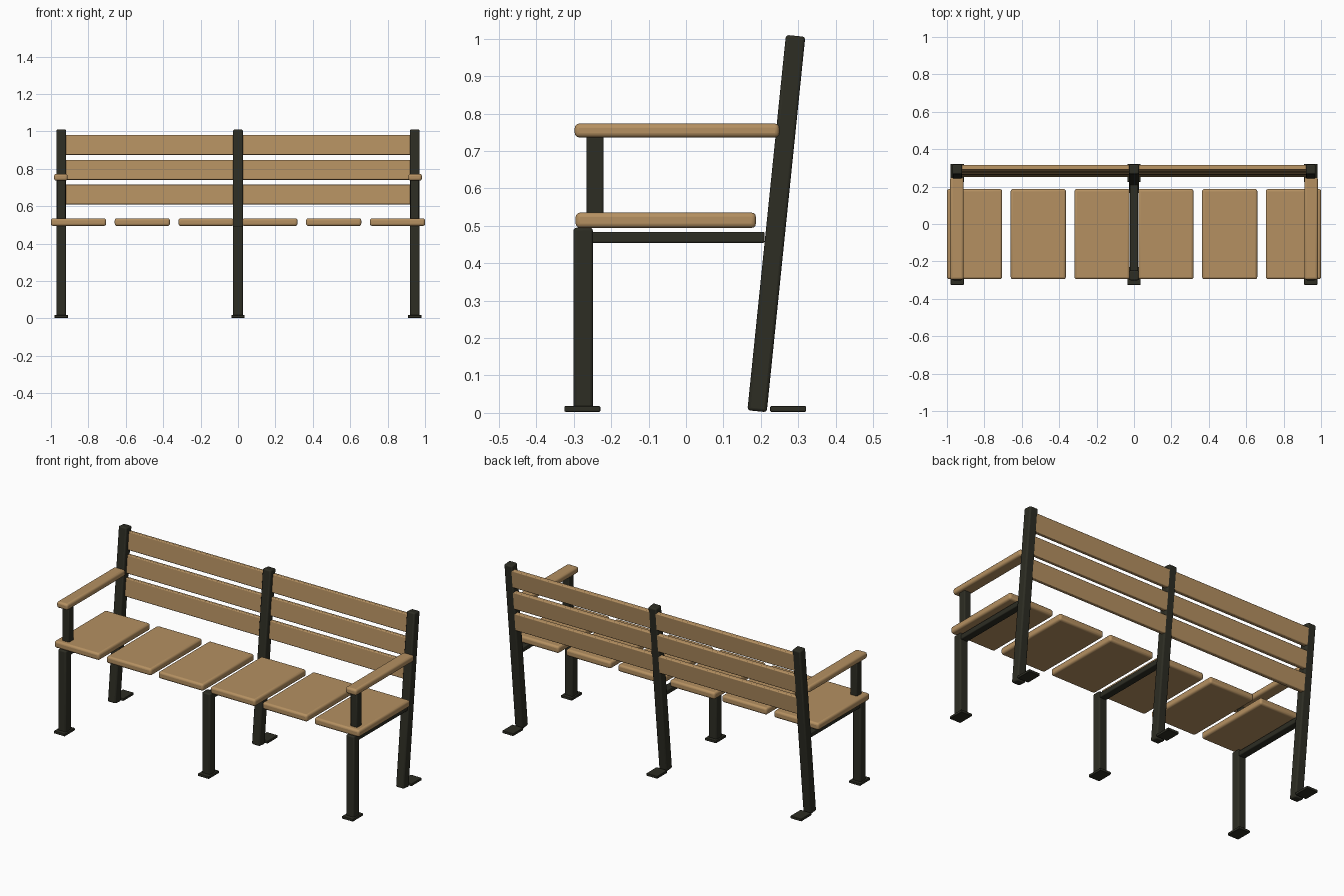
import bpy
import math
from mathutils import Vector

cube = bpy.data.objects.get("Cube")
if cube:
    bpy.data.objects.remove(cube, do_unlink=True)


def material(name, color):
    mat = bpy.data.materials.new(name)
    mat.use_nodes = True
    mat.diffuse_color = color
    bsdf = mat.node_tree.nodes["Principled BSDF"]
    bsdf.inputs["Base Color"].default_value = color
    bsdf.inputs["Roughness"].default_value = 0.6
    return mat


wood = material("warm wood", (0.46, 0.28, 0.12, 1))
metal = material("dark metal", (0.026, 0.026, 0.017, 1))


def block(name, center, size, mat, bevel, tilt=0.0):
    """Rounded box, optionally leaning back about x."""
    bpy.ops.mesh.primitive_cube_add(size=1, location=center, rotation=(tilt, 0, 0))
    obj = bpy.context.object
    obj.name = name
    obj.scale = size
    bpy.ops.object.transform_apply(location=False, rotation=False, scale=True)
    mod = obj.modifiers.new("rounded edges", "BEVEL")
    mod.width = bevel
    mod.segments = 3
    obj.data.materials.append(mat)
    bpy.ops.object.shade_smooth_by_angle(angle=math.radians(40))
    return obj


# Line of the leaning rear posts
foot = Vector((0, 0.19, 0.0045))
head = Vector((0, 0.293, 1.008))
axis = head - foot
lean = -math.atan2(axis.y, axis.z)

# Three metal frames
for side, x in (("right", -0.945), ("middle", 0.0), ("left", 0.945)):
    block(side + "_front_leg", (x, -0.275, 0.249), (0.053, 0.052, 0.492), metal, 0.008)
    mid = (foot + head) / 2
    block(side + "_rear_post", (x, mid.y, mid.z), (0.053, 0.052, axis.length), metal, 0.008, lean)
    block(side + "_seat_rail", (x, -0.025, 0.469), (0.045, 0.47, 0.03), metal, 0.005)
    for end, y in (("front", -0.277), ("rear", 0.273)):
        block(f"{side}_{end}_foot_plate", (x, y, 0.0105), (0.072, 0.096, 0.015), metal, 0.003)

# Armrests on short front posts
for side, sign in (("right", -1), ("left", 1)):
    block(side + "_arm_post", (sign * 0.945, -0.243, 0.635), (0.045, 0.046, 0.21), metal, 0.006)
    block(side + "_armrest", (sign * 0.947, -0.024, 0.755), (0.073, 0.547, 0.037), wood, 0.012)

# Six seat panels
for i in range(6):
    x = (i - 2.5) * 0.341
    block(f"seat_panel_{i + 1}", (x, -0.054, 0.515), (0.295, 0.482, 0.041), wood, 0.012)

# Backrest slats set into the rear half of the posts
for name, z in (("lower", 0.662), ("middle", 0.794), ("upper", 0.927)):
    y = foot.y + (z - foot.z) * axis.y / axis.z + 0.0125
    block(name + "_back_slat", (0, y, z), (1.9, 0.026, 0.106), wood, 0.005, lean)
